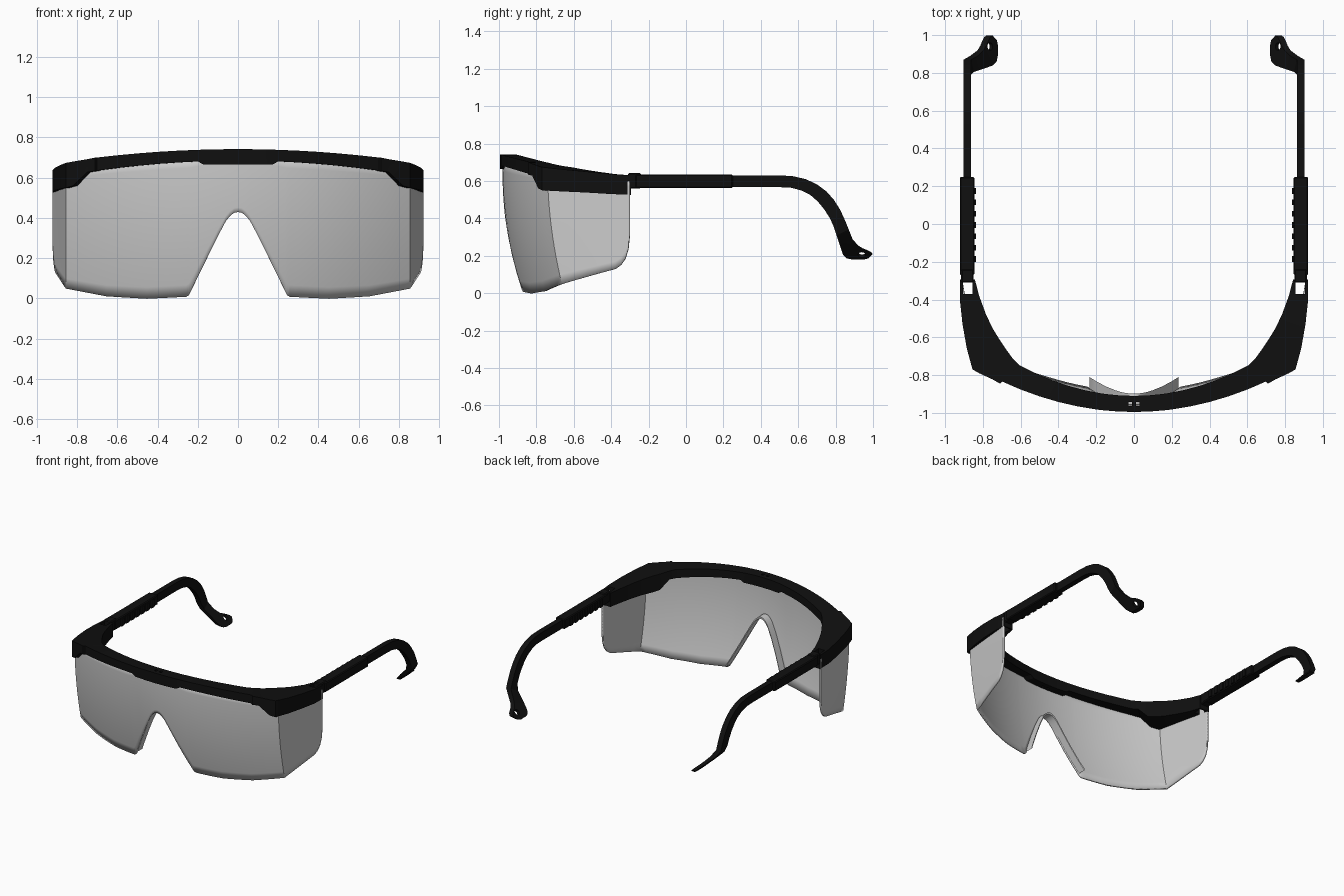
import bpy, bmesh, math
from mathutils import Matrix, Vector

if "Cube" in bpy.data.objects:
    bpy.data.objects.remove(bpy.data.objects["Cube"], do_unlink=True)


def material(name, value):
    m = bpy.data.materials.new(name)
    m.use_nodes = True
    color = (value, value, value, 1)
    m.diffuse_color = color
    m.node_tree.nodes["Principled BSDF"].inputs["Base Color"].default_value = color
    return m


black = material("black plastic", 0.005)
grey = material("light grey lens", 0.6)


def finish(name, bm, mat, mirror=False):
    bmesh.ops.recalc_face_normals(bm, faces=bm.faces)
    mesh = bpy.data.meshes.new(name)
    bm.to_mesh(mesh)
    bm.free()
    ob = bpy.data.objects.new(name, mesh)
    bpy.context.collection.objects.link(ob)
    mesh.materials.append(mat)
    if mirror:
        ob.modifiers.new("mirror", "MIRROR").use_mirror_merge = False
    return ob


def smooth(ob, angle=30):
    bpy.ops.object.select_all(action="DESELECT")
    ob.select_set(True)
    bpy.context.view_layer.objects.active = ob
    bpy.ops.object.shade_smooth_by_angle(angle=math.radians(angle))


def loft(name, sections, mat, solid=True, mirror=False):
    """Skin a row of equal sections; solid ones are closed rings with caps."""
    bm = bmesh.new()
    rows = [[bm.verts.new(p) for p in s] for s in sections]
    n = len(rows[0])
    for a, b in zip(rows, rows[1:]):
        for i in range(n if solid else n - 1):
            j = (i + 1) % n
            bm.faces.new((a[i], a[j], b[j], b[i]))
    if solid:
        bm.faces.new(rows[0])
        bm.faces.new(rows[-1])
    return finish(name, bm, mat, mirror)


def both_sides(half):
    """Reflect sections that start on the centre line."""
    return [[(-x, y, z) for x, y, z in s] for s in reversed(half[1:])] + half


def add_box(bm, lo, hi):
    lo, hi = Vector(lo), Vector(hi)
    m = Matrix.Translation((lo + hi) / 2) @ Matrix.Diagonal((*(hi - lo), 1))
    bmesh.ops.create_cube(bm, size=1, matrix=m)


def cut(ob, cutter):
    """Subtract the cutter for good, then drop it."""
    cutter.hide_render = True
    mod = ob.modifiers.new("cut", "BOOLEAN")
    mod.operation, mod.solver, mod.object = "DIFFERENCE", "EXACT", cutter
    bpy.context.view_layer.objects.active = ob
    bpy.ops.object.modifier_move_to_index(modifier="cut", index=0)
    bpy.ops.object.modifier_apply(modifier="cut")
    bpy.data.objects.remove(cutter, do_unlink=True)


def lerp(a, b, t):
    return a + (b - a) * t


def table(points, x):
    for (x0, y0), (x1, y1) in zip(points, points[1:]):
        if x <= x1:
            return lerp(y0, y1, (x - x0) / (x1 - x0))
    return points[-1][1]


# Lens: bowed front with nose notch, then flat side shields
CORNER = 0.85
ROWS = 12
NOTCH = [(0, .43), (.02, .426), (.04, .41), (.06, .385), (.1, .31), (.235, .035),
         (.243, .018), (.255, .01), (.45, 0), (.65, .012), (CORNER, .05)]
SIDE = [(0, .05), (.8, .13), (.88, .152), (.94, .185), (.98, .235), (1, .31)]


def lens_y(x, z):
    return -.975 + .33 * x * x + .09 * ((.68 - z) / .68) ** 2


def column(z0, z1, place):
    zs = [lerp(z0, z1, i / ROWS) for i in range(ROWS + 1)]
    return [(*place(z), z) for z in zs]


xs = sorted({p[0] for p in NOTCH} | {.15, .2, .3, .35, .4, .5, .55, .6, .7, .75, .8})
half = [column(table(NOTCH, x), .71 - .085 * x * x, lambda z, x=x: (x, lens_y(x, z)))
        for x in xs]
for t in (.2, .4, .6, .8, .88, .94, .98, 1):
    half.append(column(table(SIDE, t), .65 - .05 * t,
                       lambda z, t=t: (lerp(CORNER, .915, t), lerp(lens_y(CORNER, z), -.3, t))))
lens = loft("lens", both_sides(half), grey, solid=False)
smooth(lens)
shell = lens.modifiers.new("thickness", "SOLIDIFY")
shell.thickness, shell.offset = .014, 0

# Nose flange: lip running backwards from the notch
lip = []
for x in [v for v in xs if v <= .235]:
    z = table(NOTCH, x)
    y = lens_y(x, z)
    lip.append([(x, y, z), (x, y + .065, z), (x, y + .065, z + .014), (x, y, z + .014)])
smooth(loft("nose_flange", both_sides(lip), grey))

# Brow frame: slim across the front, wide and deep at the corners


def brow_section(outer, inner, top, bottom):
    return [(*outer, bottom), (*outer, top), (*inner, top), (*inner, bottom)]


brow = []
for x in (0, .085, .17, .2, .3, .4, .5, .6, .7):
    xi = .86 * x
    brow.append(brow_section((x, -.995 + .33 * x * x), (xi, -.91 + .44 * xi * xi),
                             .742 - .085 * x * x, .665 if x < .18 else .685 - .1 * x * x))
for section in [((.71, -.845), (.61, -.745), .70, .634), ((.75, -.822), (.64, -.715), .692, .628),
                ((.82, -.79), (.68, -.66), .68, .56), ((.855, -.77), (.71, -.615), .674, .55),
                ((.885, -.66), (.75, -.55), .662, .544), ((.908, -.53), (.785, -.475), .65, .538),
                ((.922, -.4), (.82, -.38), .637, .53), ((.92, -.295), (.842, -.295), .63, .526)]:
    brow.append(brow_section(*section))
frame = loft("brow_frame", both_sides(brow), black)

# Hinge openings and two small slots in the centre
bm = bmesh.new()
for s in (-1, 1):
    for x, y, w, d in ((.879, -.338, .025, .032), (.02, -.953, .01, .011)):
        add_box(bm, (s * x - w, y - d, .4), (s * x + w, y + d, .9))
cut(frame, finish("frame_cutter", bm, black))
smooth(frame, 25)

# Hinge blocks, temple sleeves and inner grip ribs
for name, lo, hi in (("hinge_block", (.85, -.31, .56), (.915, -.24, .642)),
                     ("temple_sleeve", (.845, -.27, .562), (.922, .25, .635))):
    bm = bmesh.new()
    add_box(bm, lo, hi)
    bmesh.ops.bevel(bm, geom=bm.edges[:], offset=.006, segments=1, affect="EDGES")
    finish(name, bm, black, mirror=True)

bm = bmesh.new()
for i in range(7):
    y = -.2 + i * .06
    add_box(bm, (.836, y, .568), (.85, y + .03, .625))
finish("grip_ribs", bm, black, mirror=True)

# Temple arm: (y, z) of upper edge, then of lower edge
ARM = [(.2, .63, .2, .567), (.5, .63, .5, .567), (.57, .626, .56, .564), (.64, .61, .615, .55),
       (.7, .582, .665, .525), (.75, .545, .705, .49), (.79, .5, .74, .447),
       (.825, .445, .77, .4), (.85, .39, .79, .355), (.87, .34, .805, .31),
       (.89, .29, .825, .25), (.92, .255, .84, .205), (.945, .24, .86, .186),
       (.97, .23, .89, .18), (.99, .22, .95, .18), (.998, .208, .975, .186)]


def arm_x(z):
    return .882 - max(0, .325 - z)


sections = []
for yu, zu, yl, zl in ARM:
    h = .02 if zu > .28 else .016
    sections.append([(arm_x(zu) - h, yu, zu), (arm_x(zu) + h, yu, zu),
                     (arm_x(zl) + h, yl, zl), (arm_x(zl) - h, yl, zl)])
arm = loft("temple_arm", sections, black, mirror=True)

# Cord hole through the inward-turned tip
bm = bmesh.new()
turn = Vector((1, 0, -1)).to_track_quat("Z", "Y").to_matrix().to_4x4()
bmesh.ops.create_cone(bm, cap_ends=True, segments=20, radius1=.02, radius2=.02, depth=.1,
                      matrix=Matrix.Translation((arm_x(.213), .94, .213)) @ turn)
cut(arm, finish("cord_hole_cutter", bm, black))
smooth(arm)
